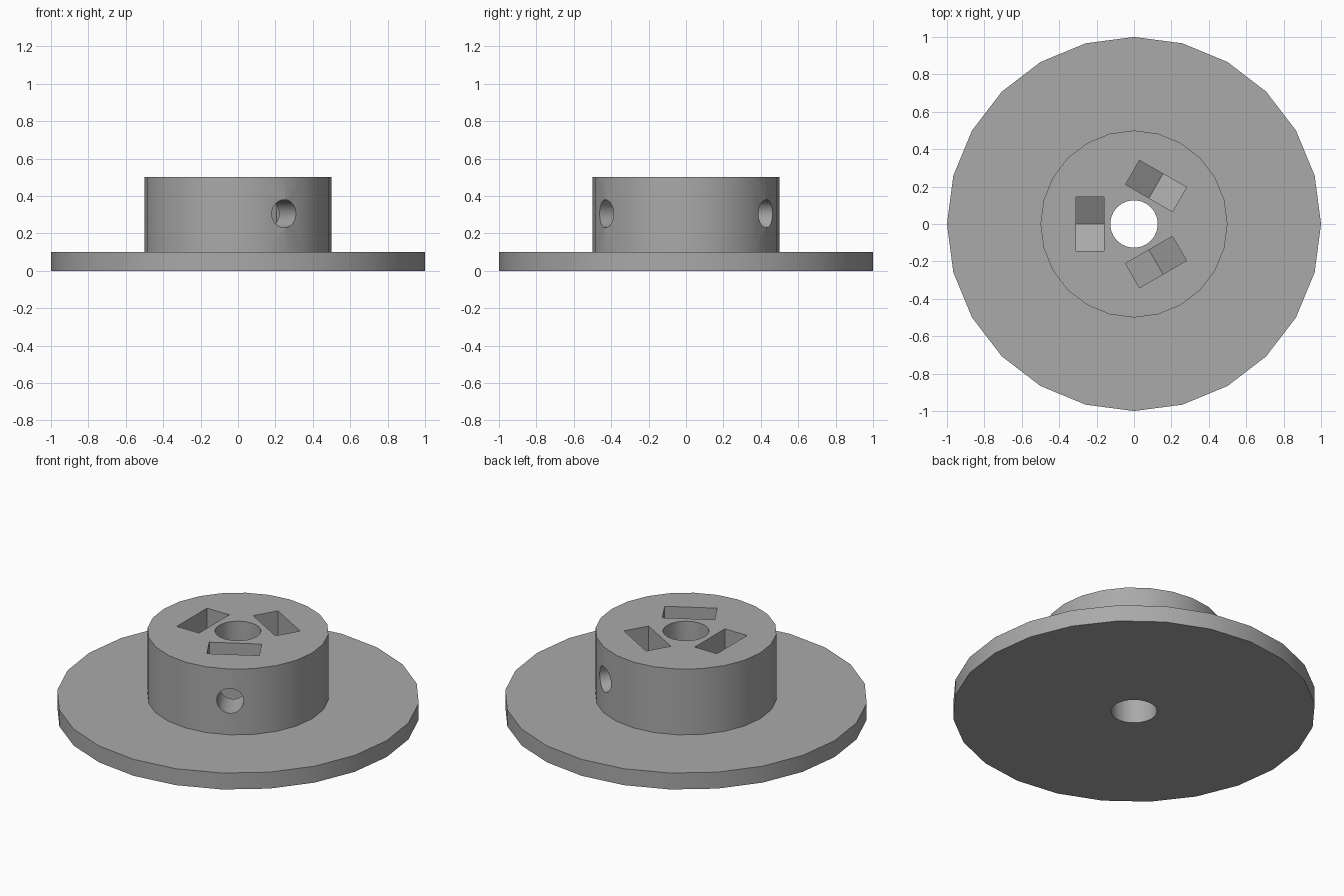
import bpy
import bmesh
from math import cos, sin, pi, radians
from mathutils import Matrix, Vector

SIDES = 24
SCREW_Z = 0.305
NUT_HALF = 0.145

old = bpy.data.objects.get("Cube")
if old:
    bpy.data.objects.remove(old, do_unlink=True)

gray = bpy.data.materials.new("plain gray")
gray.use_nodes = True
color = (0.4, 0.4, 0.4, 1)
gray.diffuse_color = color
gray.node_tree.nodes["Principled BSDF"].inputs["Base Color"].default_value = color


def make_object(name, bm):
    bmesh.ops.recalc_face_normals(bm, faces=bm.faces)
    mesh = bpy.data.meshes.new(name)
    bm.to_mesh(mesh)
    bm.free()
    mesh.materials.append(gray)
    obj = bpy.data.objects.new(name, mesh)
    bpy.context.collection.objects.link(obj)
    return obj


def lathe(name, profile):
    """Solid of revolution around z from (radius, height) points."""
    bm = bmesh.new()
    rings = [[bm.verts.new((r * cos(2 * pi * i / SIDES), r * sin(2 * pi * i / SIDES), z))
              for i in range(SIDES)] for r, z in profile]
    for a, b in zip(rings, rings[1:] + rings[:1]):
        for i in range(SIDES):
            j = (i + 1) % SIDES
            bm.faces.new((a[i], a[j], b[j], b[i]))
    return make_object(name, bm)


def prism(name, outline, start, end, matrix):
    """Extrude an outline in the local yz plane along local x."""
    bm = bmesh.new()
    face = bm.faces.new([bm.verts.new((start, y, z)) for y, z in outline])
    made = bmesh.ops.extrude_face_region(bm, geom=[face])["geom"]
    moved = [v for v in made if isinstance(v, bmesh.types.BMVert)]
    bmesh.ops.translate(bm, verts=moved, vec=Vector((end - start, 0, 0)))
    bm.transform(matrix)
    return make_object(name, bm)


def circle(radius, y=0, z=0):
    return [(y + radius * cos(2 * pi * i / SIDES), z + radius * sin(2 * pi * i / SIDES))
            for i in range(SIDES)]


def cut(target, cutter):
    cutter.hide_render = True
    mod = target.modifiers.new("cut", "BOOLEAN")
    mod.operation = "DIFFERENCE"
    mod.solver = "EXACT"
    mod.object = cutter
    bpy.context.view_layer.objects.active = target
    bpy.ops.object.modifier_apply(modifier=mod.name)
    bpy.data.objects.remove(cutter, do_unlink=True)


# Flange, hub and shaft bore in one turned body
body = lathe("flanged_hub", [(0.127, 0), (1, 0), (1, 0.1), (0.5, 0.1), (0.5, 0.5), (0.127, 0.5)])

# Nut pocket: open at the top, pointed like a hexagon at the bottom
point = NUT_HALF / cos(pi / 6)
pocket = [(-NUT_HALF, 0.6), (-NUT_HALF, SCREW_Z - point / 2), (0, SCREW_Z - point),
          (NUT_HALF, SCREW_Z - point / 2), (NUT_HALF, 0.6)]

for angle in (60, 180, 300):
    turn = Matrix.Rotation(radians(angle), 4, "Z")
    cut(body, prism("nut_pocket_cutter", pocket, 0.16, 0.31, turn))
    cut(body, prism("set_screw_cutter", circle(0.075, 0, SCREW_Z), 0.06, 0.6, turn))

# Bolt holes through the flange
upright = Matrix.Rotation(-pi / 2, 4, "Y")
for angle in (90, 210, 330):
    place = Matrix.Rotation(radians(angle), 4, "Z") @ Matrix.Translation((0.74, 0, 0))
    cut(body, prism("bolt_hole_cutter", circle(0.077), -0.1, 0.2, place @ upright))

# Smooth the round walls, keep the rims sharp
bpy.ops.object.select_all(action="DESELECT")
body.select_set(True)
bpy.context.view_layer.objects.active = body
bpy.ops.object.shade_smooth_by_angle(angle=radians(30))
